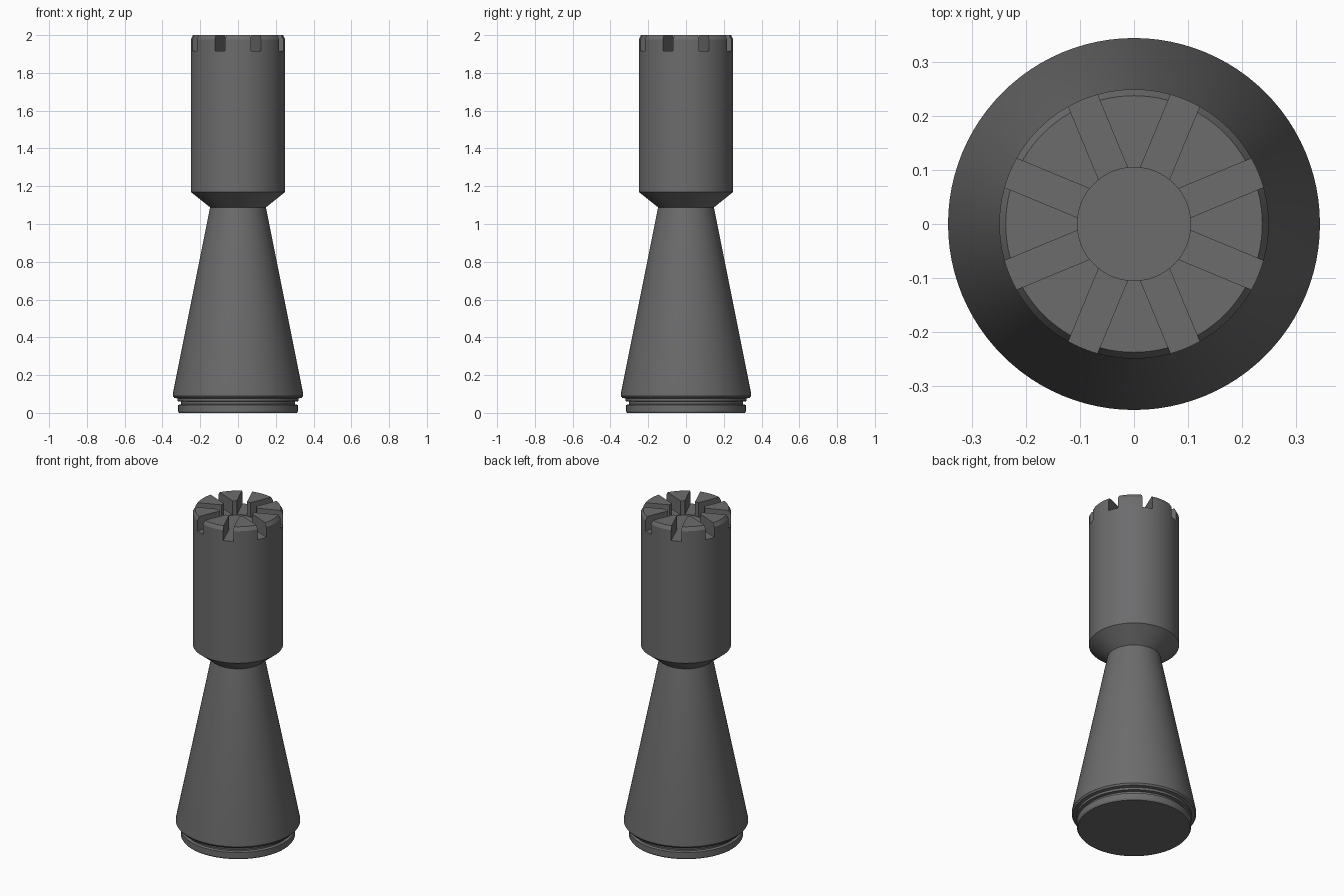
import bpy, bmesh, math
from mathutils import Matrix

if "Cube" in bpy.data.objects:
    bpy.data.objects.remove(bpy.data.objects["Cube"])

SEGMENTS = 96
grey = bpy.data.materials.new("dark grey")
grey.diffuse_color = (0.15, 0.15, 0.154, 1)
grey.use_nodes = True
grey.node_tree.nodes["Principled BSDF"].inputs["Base Color"].default_value = grey.diffuse_color


def lathe(name, profile):
    """Revolve an (r, z) profile that starts and ends on the axis."""
    bm = bmesh.new()
    rings = []
    for r, z in profile:
        if r == 0:
            rings.append([bm.verts.new((0, 0, z))] * SEGMENTS)
        else:
            rings.append([bm.verts.new((r * math.cos(2 * math.pi * i / SEGMENTS),
                                        r * math.sin(2 * math.pi * i / SEGMENTS), z))
                          for i in range(SEGMENTS)])
    for low, high in zip(rings, rings[1:]):
        for i in range(SEGMENTS):
            j = (i + 1) % SEGMENTS
            bm.faces.new(dict.fromkeys((low[i], low[j], high[j], high[i])))
    bmesh.ops.recalc_face_normals(bm, faces=bm.faces)
    mesh = bpy.data.meshes.new(name)
    bm.to_mesh(mesh)
    bm.free()
    obj = bpy.data.objects.new(name, mesh)
    bpy.context.collection.objects.link(obj)
    mesh.materials.append(grey)
    return obj


def slot_cutter(angle):
    """Long bar across the crown, cutting two opposite slots."""
    bm = bmesh.new()
    bmesh.ops.create_cube(bm, size=1)
    bm.transform(Matrix.Rotation(angle, 4, 'Z') @ Matrix.Translation((0, 0, 2.015))
                 @ Matrix.Diagonal((0.8, 0.058, 0.2, 1)))
    mesh = bpy.data.meshes.new("slot_cutter")
    bm.to_mesh(mesh)
    bm.free()
    mesh.materials.append(grey)
    obj = bpy.data.objects.new("slot_cutter", mesh)
    bpy.context.collection.objects.link(obj)
    obj.hide_render = True
    return obj


# Turned body: stepped foot, tapered skirt, flared collar, drum, recessed top
tower = lathe("tower", [
    (0, 0), (0.312, 0), (0.317, 0.008), (0.317, 0.042), (0.302, 0.046),
    (0.302, 0.060), (0.320, 0.062), (0.320, 0.076), (0.338, 0.080),
    (0.345, 0.090), (0.345, 0.102), (0.148, 1.088), (0.25, 1.17),
    (0.25, 1.978), (0.238, 2.0), (0.105, 2.0), (0.105, 1.912), (0, 1.912)])

# Eight crown slots, between the battlements
bpy.context.view_layer.objects.active = tower
tower.select_set(True)
for k in range(4):
    cutter = slot_cutter(math.radians(22.5 + 45 * k))
    mod = tower.modifiers.new("slot", 'BOOLEAN')
    mod.operation = 'DIFFERENCE'
    mod.solver = 'EXACT'
    mod.object = cutter
    bpy.ops.object.modifier_apply(modifier=mod.name)
    bpy.data.objects.remove(cutter)

bpy.ops.object.shade_smooth_by_angle(angle=math.radians(25))
